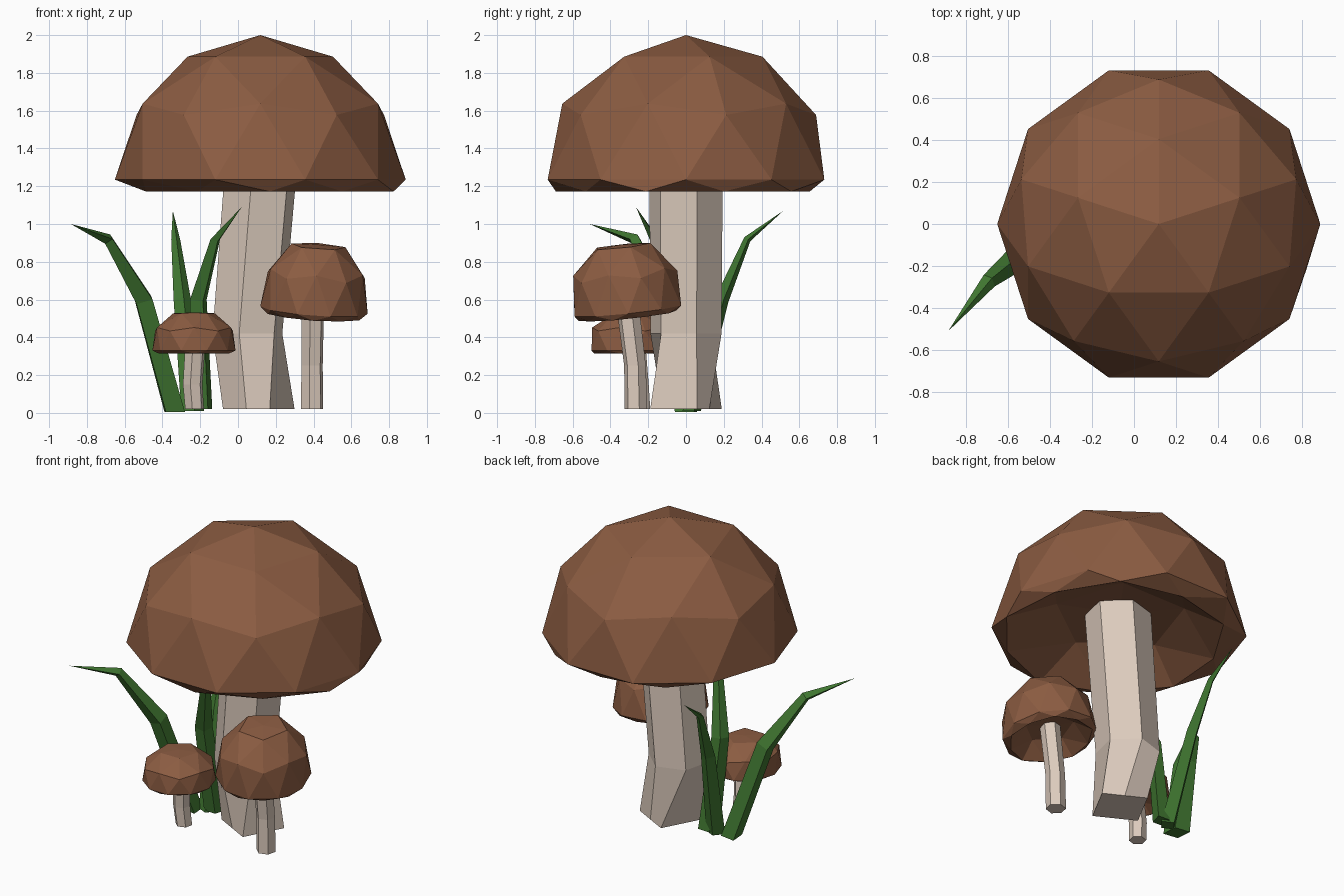
import bpy, bmesh
from math import sin, cos, radians
from mathutils import Vector, Matrix

if "Cube" in bpy.data.objects:
    bpy.data.objects.remove(bpy.data.objects["Cube"])


def material(name, rgb):
    m = bpy.data.materials.new(name)
    m.diffuse_color = (*rgb, 1)
    m.use_nodes = True
    m.node_tree.nodes["Principled BSDF"].inputs["Base Color"].default_value = m.diffuse_color
    return m


BROWN = material("cap_brown", (0.26, 0.107, 0.054))
CREAM = material("stem_cream", (0.72, 0.60, 0.51))
GREEN = material("grass_green", (0.05, 0.18, 0.03))


def finish(name, bm, mat):
    bmesh.ops.recalc_face_normals(bm, faces=bm.faces)
    me = bpy.data.meshes.new(name)
    bm.to_mesh(me)
    bm.free()
    me.materials.append(mat)
    ob = bpy.data.objects.new(name, me)
    bpy.context.collection.objects.link(ob)


def cap(name, center, r, h, lip, apex=1.0, tilt=(0, 0), shift=0, ry=None, bulge=1.0):
    # icosphere dome whose lower half is folded up into a hollow underside
    ry = ry or r
    bm = bmesh.new()
    bmesh.ops.create_icosphere(bm, subdivisions=2, radius=1,
                               matrix=Matrix.Rotation(radians(18), 4, 'Z'))
    for v in bm.verts:
        x, y, z = v.co
        if z > 0.95:
            z = apex
        if z > -0.05:
            k = bulge if 0.2 < z < 0.7 else 1
            v.co = (x * r * k, y * ry * k, z * h)
        elif z > -0.7:
            v.co = (x * r + shift, y * ry, -lip)
        else:
            v.co = (x * r, y * ry, h * (0.14 if z > -0.95 else 0.17))
    bm.transform(Matrix.Translation(center) @ Matrix.Rotation(radians(tilt[0]), 4, 'X')
                 @ Matrix.Rotation(radians(tilt[1]), 4, 'Y'))
    finish(name, bm, BROWN)


def loft(name, rings, mat, tip=None):
    bm = bmesh.new()
    loops = [[bm.verts.new(p) for p in ring] for ring in rings]
    n = len(loops[0])
    for a, b in zip(loops, loops[1:]):
        for i in range(n):
            j = (i + 1) % n
            bm.faces.new((a[i], a[j], b[j], b[i]))
    bm.faces.new(loops[0][::-1])
    if tip:
        t = bm.verts.new(tip)
        for i in range(n):
            bm.faces.new((loops[-1][i], loops[-1][(i + 1) % n], t))
    else:
        bm.faces.new(loops[-1])
    finish(name, bm, mat)


def ring(c, r, angles):
    return [(c[0] + r * cos(radians(a)), c[1] + r * sin(radians(a)), c[2]) for a in angles]


def blade(name, path, widths):
    # tapering diamond section swept along a bent path
    pts = [Vector(p) for p in path]
    lean = pts[-1] - pts[0]
    side = Vector((-lean.y, lean.x, 0)).normalized()
    rings = []
    for i, w in enumerate(widths):
        tangent = (pts[i + 1] - pts[max(i - 1, 0)]).normalized()
        out = side.cross(tangent if i else Vector((0, 0, 1))).normalized()
        c = pts[i]
        rings.append([c + side * w, c + out * w * 0.8, c - side * w, c - out * w * 0.8])
    loft(name, rings, GREEN, pts[-1])


# caps
cap("large_cap", (0.118, 0, 1.235), 0.77, 0.765, 0.063, shift=0.05)
cap("medium_cap", (0.402, -0.308, 0.545), 0.285, 0.40, 0.03, apex=0.87,
    tilt=(6, 4), ry=0.298, bulge=1.06)
cap("small_cap", (-0.233, -0.285, 0.33), 0.22, 0.232, 0.015, apex=0.87, ry=0.226, bulge=1.1)

# large stem: square foot turning into a bent six-sided shaft
HEX = [17 + 60 * i for i in range(6)]
foot = ring((0.11, 0, 0.02), 0.198, [17, 107, 197, 287])
mid = lambda a, b: tuple((p + q) / 2 for p, q in zip(a, b))
foot = [foot[0], mid(foot[0], foot[1]), foot[1], foot[2], mid(foot[2], foot[3]), foot[3]]
loft("large_stem", [foot, ring((0.05, 0, 0.42), 0.193, HEX),
                    ring((0.128, 0, 1.375), 0.2, HEX)], CREAM)

# small stems
loft("medium_stem", [ring((0.392, -0.265, 0.02), 0.061, HEX),
                     ring((0.392, -0.27, 0.25), 0.059, HEX),
                     ring((0.397, -0.315, 0.62), 0.062, HEX)], CREAM)
loft("small_stem", [ring((-0.23, -0.24, 0.02), 0.052, HEX),
                    ring((-0.24, -0.25, 0.15), 0.054, HEX),
                    ring((-0.225, -0.27, 0.375), 0.056, HEX)], CREAM)

# grass
blade("grass_blade_left", [(-0.335, 0.0, 0.005), (-0.5, -0.12, 0.6),
                           (-0.69, -0.27, 0.92), (-0.885, -0.51, 1.0)], [0.08, 0.07, 0.038])
blade("grass_blade_back", [(-0.24, 0.03, 0.01), (-0.295, 0.19, 0.6),
                           (-0.33, 0.325, 0.92), (-0.345, 0.515, 1.07)], [0.062, 0.047, 0.024])
blade("grass_blade_right", [(-0.19, 0.03, 0.02), (-0.21, -0.06, 0.6),
                            (-0.12, -0.17, 0.92), (0.02, -0.265, 1.09)], [0.066, 0.054, 0.031])
